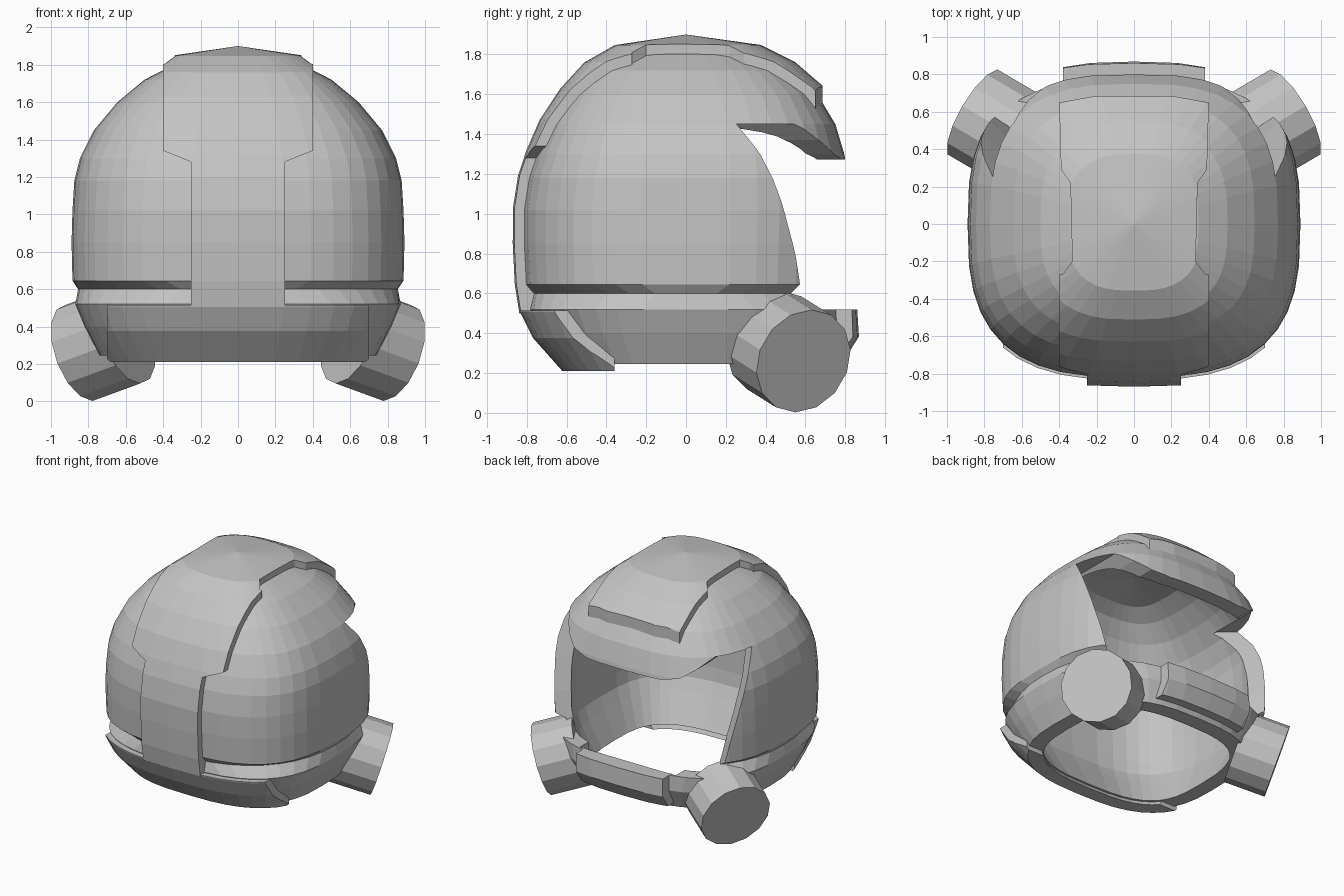
import bpy, bmesh, math
from mathutils import Vector

if "Cube" in bpy.data.objects:
    bpy.data.objects.remove(bpy.data.objects["Cube"])

grey = bpy.data.materials.new("light_grey")
grey.diffuse_color = (0.55, 0.55, 0.55, 1)
grey.use_nodes = True
grey.node_tree.nodes["Principled BSDF"].inputs["Base Color"].default_value = grey.diffuse_color

SEG, POWER = 40, 2.85
# shell outline by height: z, half width, back y, front y (optional corner roundness)
ROWS = [
    (0.245, 0.74, -0.62, 0.72), (0.40, 0.82, -0.73, 0.79), (0.52, 0.87, -0.79, 0.78),
    (0.65, 0.885, -0.81, 0.80), (0.85, 0.89, -0.82, 0.81), (1.02, 0.885, -0.82, 0.82),
    (1.18, 0.875, -0.795, 0.815), (1.30, 0.845, -0.755, 0.795), (1.45, 0.77, -0.69, 0.75),
    (1.60, 0.645, -0.59, 0.66), (1.72, 0.50, -0.48, 0.52), (1.80, 0.345, -0.34, 0.36)]
POLE = 1.85
GROOVED = ROWS[:3] + [(0.60, 0.855, -0.785, 0.775, 2.3), (0.645, 0.885, -0.81, 0.80)] + ROWS[4:]
INNER = [(0.245, 0.72, -0.60, 0.70)] + ROWS[1:]
PLATE_ROWS = [(0.21, 0.71, -0.585, 0.69)] + ROWS[1:]


def new_object(name, bm):
    bmesh.ops.recalc_face_normals(bm, faces=bm.faces[:])
    me = bpy.data.meshes.new(name)
    bm.to_mesh(me)
    bm.free()
    me.materials.append(grey)
    ob = bpy.data.objects.new(name, me)
    bpy.context.collection.objects.link(ob)
    return ob


def ring(row):
    z, rx, back, front = row[:4]
    e = 2 / (row[4] if len(row) > 4 else POWER)
    pts = []
    for i in range(SEG):
        a = 2 * math.pi * i / SEG
        c, s = math.cos(a), math.sin(a)
        x = rx * math.copysign(abs(c) ** e, c)
        y = (front if s > 0 else -back) * math.copysign(abs(s) ** e, s)
        pts.append(Vector((x, y, z)))
    return pts


def skin(bm, rings, pole):
    """Loft rings of points up to a pole; returns the ring vertices."""
    vs = [[bm.verts.new(p) for p in r] for r in rings]
    top = bm.verts.new(pole)
    for a, b in zip(vs, vs[1:]):
        for i in range(SEG):
            j = (i + 1) % SEG
            bm.faces.new((a[i], a[j], b[j], b[i]))
    for i in range(SEG):
        bm.faces.new((vs[-1][i], vs[-1][(i + 1) % SEG], top))
    return vs


def dome(name, outer_rows, outer, inner_rows, inner):
    """Hollow dome between two offset outlines."""
    bm = bmesh.new()
    rims = []
    for rows, off in ((outer_rows, outer), (inner_rows, inner)):
        tmp = bmesh.new()
        vs = skin(tmp, [ring(r) for r in rows], (0, 0, POLE))
        tmp.normal_update()
        rings = [[v.co + v.normal * off for v in r] for r in vs]
        tmp.free()
        for p in rings[0]:
            p.z = rows[0][0]
        rims.append(skin(bm, rings, (0, 0, POLE + off))[0])
    for i in range(SEG):
        j = (i + 1) % SEG
        bm.faces.new((rims[0][i], rims[0][j], rims[1][j], rims[1][i]))
    return new_object(name, bm)


def plate(name, outer, inner):
    return dome(name, PLATE_ROWS, outer, PLATE_ROWS, inner)


def prism(points, axis, lo, hi):
    """Closed outline extruded along x, y or z."""
    def place(p, d):
        q = list(p)
        q.insert(axis, d)
        return q
    bm = bmesh.new()
    a = [bm.verts.new(place(p, lo)) for p in points]
    b = [bm.verts.new(place(p, hi)) for p in points]
    bm.faces.new(a)
    bm.faces.new(b[::-1])
    for i in range(len(a)):
        j = (i + 1) % len(a)
        bm.faces.new((a[i], a[j], b[j], b[i]))
    ob = new_object("cutter", bm)
    ob.hide_render = True
    return ob


def cut(ob, cutter, operation):
    m = ob.modifiers.new("cut", 'BOOLEAN')
    m.operation, m.object, m.solver = operation, cutter, 'EXACT'
    bpy.context.view_layer.objects.active = ob
    bpy.ops.object.modifier_apply(modifier=m.name)
    bpy.data.objects.remove(cutter, do_unlink=True)


def mirrored(half):
    return half + [(-x, v) for x, v in reversed(half)]


def splayed_opening():
    """Side outline of the opening whose back edge runs deeper towards the inside."""
    back = [(0.72, 0.52), (0.63, 0.8), (0.53, 1.05), (0.42, 1.3), (0.35, 1.45)]
    bm = bmesh.new()
    sections = []
    for x, shift in ((-1.3, 0.3), (-0.86, 0), (-0.62, -0.22), (0.62, -0.22), (0.86, 0), (1.3, 0.3)):
        pts = [(y + shift, z) for y, z in back] + [(1.3 + shift, 1.45), (1.3 + shift, 0.52)]
        sections.append([bm.verts.new((x, y, z)) for y, z in pts])
    n = len(sections[0])
    for a, b in zip(sections, sections[1:]):
        for i in range(n):
            j = (i + 1) % n
            bm.faces.new((a[i], a[j], b[j], b[i]))
    bm.faces.new(sections[0])
    bm.faces.new(sections[-1][::-1])
    ob = new_object("cutter", bm)
    ob.hide_render = True
    return ob


# main shell; the face opening slants back at the sides and the brow droops in the middle
shell = dome("helmet_shell", GROOVED, 0, INNER, -0.12)
opening = splayed_opening()
brow_line = mirrored([(1.4, 0.4), (1.4, 1.6), (0.8, 1.6), (0.64, 1.45), (0.56, 1.37),
                      (0.46, 1.30), (0.32, 1.272)])
cut(opening, prism(brow_line, 1, -0.3, 1.8), 'INTERSECT')
cut(shell, opening, 'DIFFERENCE')
# inward slope on top of the jaw bar
cut(shell, prism([(0.73, 0.53), (0.73, 0.515), (0.5, 0.40), (0.5, 0.53)], 0, -0.42, 0.42),
    'DIFFERENCE')

# raised strap down the back, narrow below and wide above
strap = plate("back_strap", 0.05, -0.04)
cut(strap, prism(mirrored([(0.25, 0.5), (0.25, 1.28), (0.40, 1.34), (0.40, 2.1)]),
                 1, -1.3, -0.27), 'INTERSECT')

# crown plate running forward above the brow
crown = plate("crown_plate", 0.05, -0.04)
cut(crown, prism(mirrored([(0.39, -0.28), (0.33, -0.2), (0.34, 0.22), (0.39, 0.29), (0.40, 0.65),
                           (0.2, 0.685)]), 2, 1.5, 2.2), 'INTERSECT')

# neck guard wrapped round the lower back
guard = plate("neck_guard", 0.045, -0.10)
cut(guard, prism([(0.7, 0.1), (0.7, 0.515), (-0.7, 0.515), (-0.7, 0.1)],
                 1, -1.3, -0.36), 'INTERSECT')

# chin plate at the front of the jaw bar
chin = plate("chin_plate", 0.08, -0.03)
cut(chin, prism([(0.38, 0.28), (0.38, 0.52), (-0.38, 0.52), (-0.38, 0.28)],
                1, 0.4, 1.3), 'INTERSECT')

# round canisters either side of the jaw
for side, name in ((1, "right_canister"), (-1, "left_canister")):
    axis = Vector((0.82 * side, 0.48, -0.3)).normalized()
    bm = bmesh.new()
    bmesh.ops.create_cone(bm, cap_ends=True, segments=14, radius1=0.27, radius2=0.27, depth=0.31)
    can = new_object(name, bm)
    can.rotation_euler = axis.to_track_quat('Z', 'Y').to_euler()
    can.location = Vector((0.848 * side, 0.59, 0.26)) - axis * 0.155
